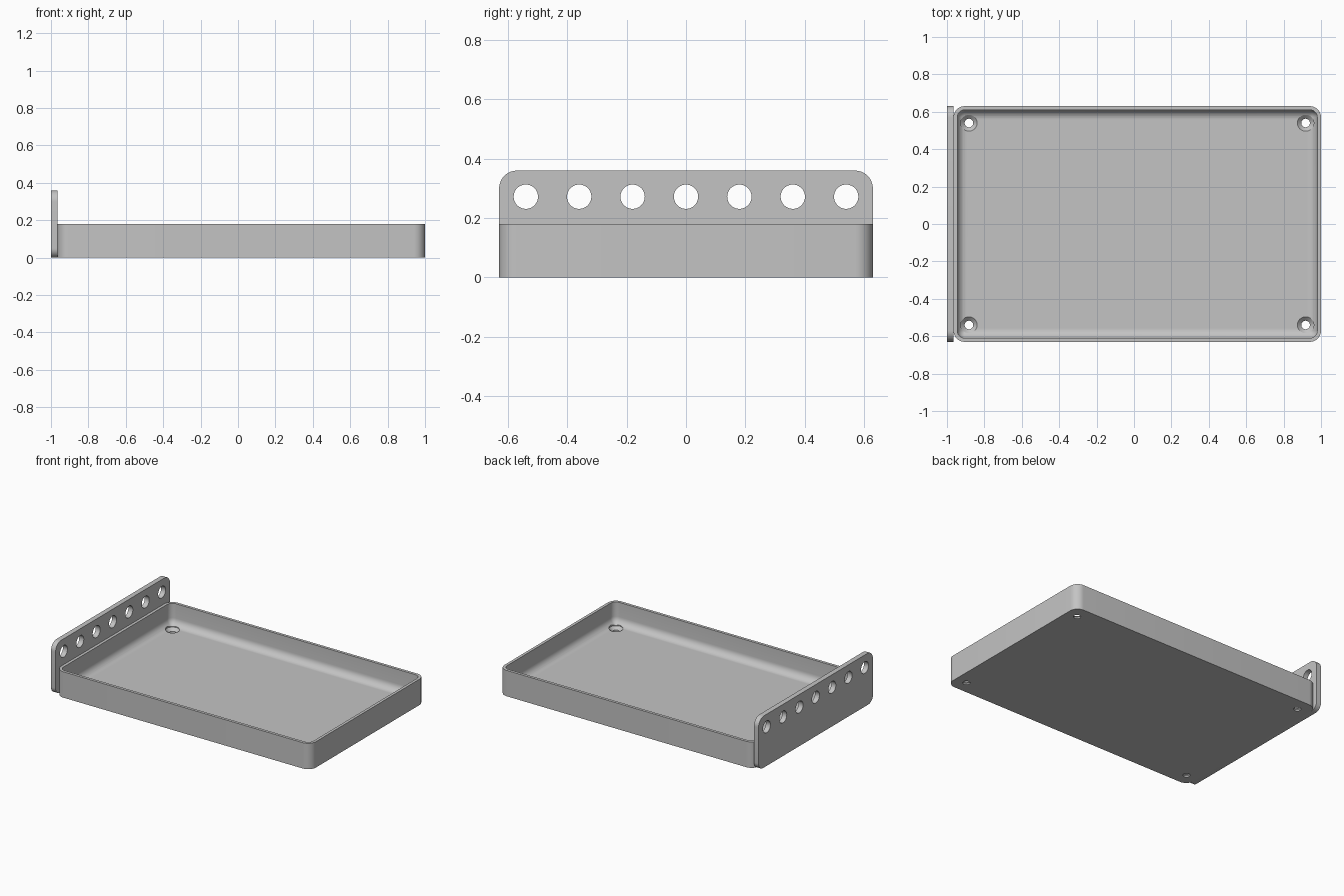
import bpy, bmesh, math
from mathutils import Vector

cube = bpy.data.objects.get("Cube")
if cube:
    bpy.data.objects.remove(cube, do_unlink=True)

GREY = (0.55, 0.55, 0.55, 1)
grey = bpy.data.materials.new("plain grey")
grey.use_nodes = True
grey.diffuse_color = GREY
grey.node_tree.nodes["Principled BSDF"].inputs["Base Color"].default_value = GREY

HALF_Y = 0.63
TRAY_X = 0.0175          # tray centre
TRAY_HALF = 0.9825
HEIGHT, WALL, FLOOR, FILLET, CORNER = 0.18, 0.02, 0.03, 0.05, 0.06


def add_object(name, bm):
    bmesh.ops.recalc_face_normals(bm, faces=bm.faces)
    mesh = bpy.data.meshes.new(name)
    bm.to_mesh(mesh)
    bm.free()
    mesh.materials.append(grey)
    obj = bpy.data.objects.new(name, mesh)
    bpy.context.collection.objects.link(obj)
    return obj


def rounded_rect(hx, hy, top_r, bottom_r, steps=10):
    """Outline of a rectangle, counter-clockwise from the upper right."""
    points = []
    for k, (sx, sy) in enumerate([(1, 1), (-1, 1), (-1, -1), (1, -1)]):
        r = top_r if sy > 0 else bottom_r
        for i in range(steps + 1):
            a = (k + i / steps) * math.pi / 2
            points.append((sx * (hx - r) + r * math.cos(a), sy * (hy - r) + r * math.sin(a)))
    return points


def loft(bm, rings, cap=True):
    """Skin a list of closed rings of points."""
    rows = [[bm.verts.new(p) for p in ring] for ring in rings]
    for a, b in zip(rows, rows[1:]):
        for i in range(len(a)):
            j = (i + 1) % len(a)
            bm.faces.new((a[i], a[j], b[j], b[i]))
    if cap:
        bm.faces.new(rows[0][::-1])
        bm.faces.new(rows[-1])


def circle(radius, count):
    return [(radius * math.cos(i * math.tau / count), radius * math.sin(i * math.tau / count))
            for i in range(count)]


def cut(obj, cutter):
    mod = obj.modifiers.new("holes", "BOOLEAN")
    mod.operation = "DIFFERENCE"
    mod.solver = "EXACT"
    mod.object = cutter
    cutter.hide_render = True
    bpy.ops.object.select_all(action="DESELECT")
    bpy.context.view_layer.objects.active = obj
    obj.select_set(True)
    bpy.ops.object.modifier_apply(modifier=mod.name)
    bpy.data.objects.remove(cutter, do_unlink=True)
    bpy.ops.object.shade_smooth_by_angle(angle=math.radians(30))


# Tray: outer wall, rim, inner wall and filleted floor as (inset, height)
profile = [(0, 0), (0, HEIGHT), (WALL, HEIGHT)]
for i in range(9):
    a = i / 8 * math.pi / 2
    profile.append((WALL + FILLET * (1 - math.cos(a)), FLOOR + FILLET * (1 - math.sin(a))))
bm = bmesh.new()
rings = []
for inset, z in profile:
    r = max(CORNER - inset, 0.004)
    rings.append([(TRAY_X + x, y, z)
                  for x, y in rounded_rect(TRAY_HALF - inset, HALF_Y - inset, r, r)])
loft(bm, rings)
tray = add_object("tray", bm)

# Countersunk screw holes in the tray corners
bm = bmesh.new()
for sx in (-1, 1):
    for sy in (-1, 1):
        loft(bm, [[(TRAY_X + sx * 0.9 + x, sy * 0.54 + y, z) for x, y in circle(r, 32)]
                  for r, z in [(0.023, -0.05), (0.023, 0.01), (0.044, FLOOR), (0.044, 0.1)]])
cut(tray, add_object("screw_hole_cutter", bm))

# Upright end plate with a row of round holes
bm = bmesh.new()
outline = rounded_rect(HALF_Y, HEIGHT, 0.06, 0.05)
loft(bm, [[(x, y, HEIGHT + z) for y, z in outline] for x in (-1, -0.965)])
plate = add_object("end_plate", bm)
bm = bmesh.new()
for i in range(-3, 4):
    loft(bm, [[(x, i * 0.18 + y, 0.272 + z) for y, z in circle(0.041, 40)] for x in (-1.1, -0.9)])
cut(plate, add_object("plate_hole_cutter", bm))
